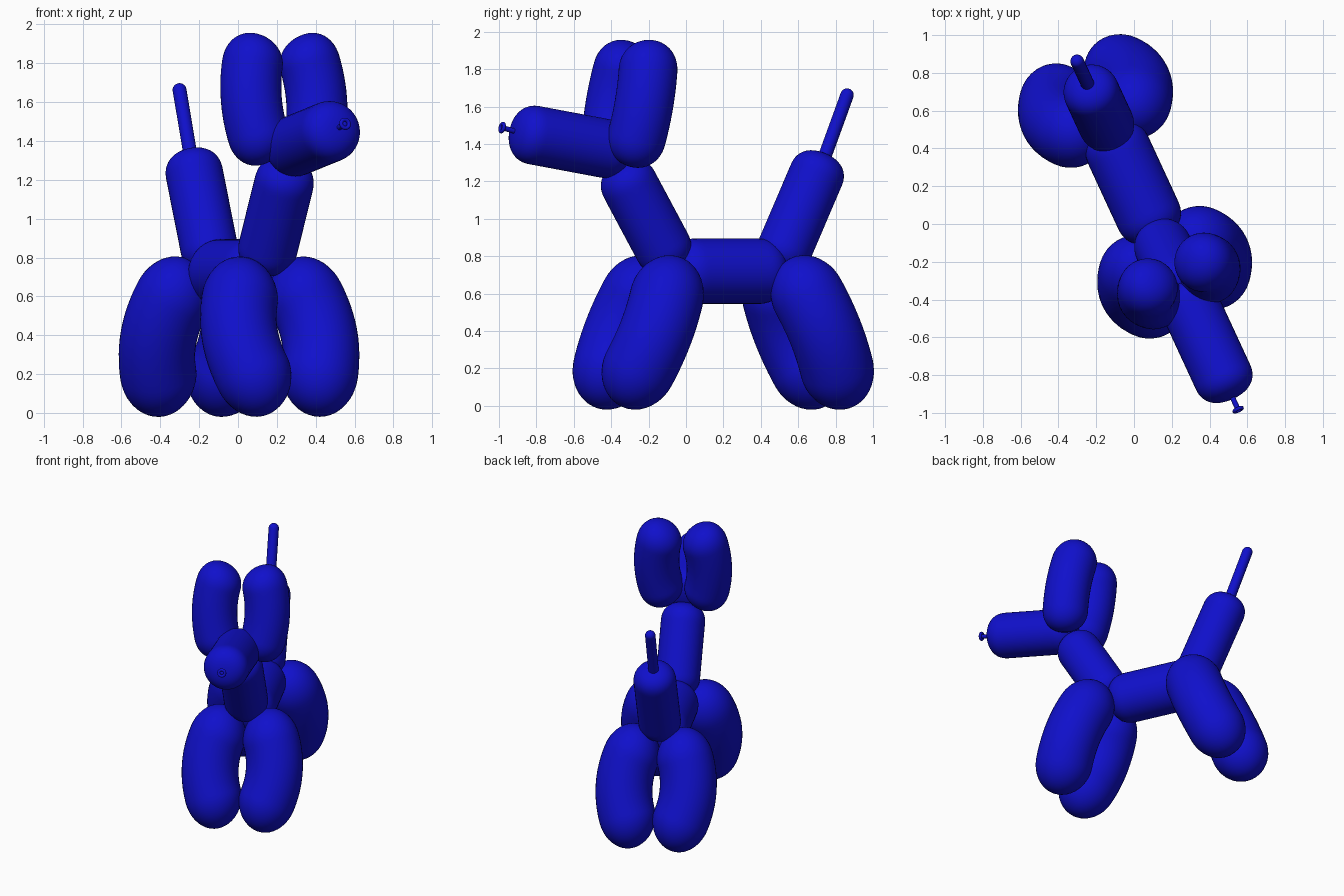
import bpy, bmesh, math
from mathutils import Vector, Matrix

if "Cube" in bpy.data.objects:
    bpy.data.objects.remove(bpy.data.objects["Cube"])

# The dog faces 25 degrees off the -y axis: u = forward, v = sideways, z = up
A = math.radians(24.8)
FWD = Vector((math.sin(A), -math.cos(A), 0))
SIDE = Vector((math.cos(A), math.sin(A), 0))
ORIGIN = Vector((0.097, 0, 0))

blue = bpy.data.materials.new("blue_latex")
blue.diffuse_color = (0.005, 0.005, 0.6, 1)
blue.use_nodes = True
blue.node_tree.nodes["Principled BSDF"].inputs["Base Color"].default_value = blue.diffuse_color


def place(u, v, z):
    return ORIGIN + FWD * u + SIDE * v + Vector((0, 0, z))


def finish(name, bm):
    bmesh.ops.recalc_face_normals(bm, faces=bm.faces)
    me = bpy.data.meshes.new(name)
    bm.to_mesh(me)
    bm.free()
    me.materials.append(blue)
    for p in me.polygons:
        p.use_smooth = True
    ob = bpy.data.objects.new(name, me)
    bpy.context.collection.objects.link(ob)
    return ob


def balloon(name, a, b, r, cap, bulge=0.0, n=2.4, segs=40):
    """Round-ended tube between tips a and b, bowed sideways by bulge."""
    a, b = place(*a), place(*b)
    length = (b - a).length
    c = cap / length
    k = 12
    rings = []
    for i in range(1, k + 1):          # rounded start
        s = math.cos(i / k * math.pi / 2)
        rings.append((c * (1 - s), (1 - s ** n) ** (1 / n)))
    mid = [(c + (1 - 2 * c) * i / 12, 1.0) for i in range(1, 12)]
    rings += mid + [(1 - t, w) for t, w in reversed(rings)]

    def path(t):
        return a.lerp(b, t) + SIDE * bulge * (1 - (2 * t - 1) ** 2)

    bm = bmesh.new()
    loops = []
    for t, w in rings:
        tan = (path(t + 0.001) - path(t - 0.001)).normalized()
        e1 = (SIDE - tan * SIDE.dot(tan)).normalized()
        e2 = tan.cross(e1)
        loops.append([bm.verts.new(path(t) + (e1 * math.cos(q) + e2 * math.sin(q)) * r * w)
                      for q in (2 * math.pi * j / segs for j in range(segs))])
    for l0, l1 in zip(loops, loops[1:]):
        for j in range(segs):
            m = (j + 1) % segs
            bm.faces.new((l0[j], l0[m], l1[m], l1[j]))
    for loop, t in ((loops[0], 0), (loops[-1], 1)):
        tip = bm.verts.new(path(t))
        for j in range(segs):
            bm.faces.new((loop[j], loop[(j + 1) % segs], tip))
    return finish(name, bm)


# Body, neck, snout and tail along the centre line
balloon("body", (0.09, 0, 0.72), (-0.57, 0, 0.72), 0.175, 0.15)
balloon("neck", (0.07, 0, 0.735), (0.40, 0, 1.295), 0.153, 0.14)
balloon("snout", (0.35, 0, 1.355), (1.015, 0, 1.468), 0.158, 0.13)
balloon("tail", (-0.53, 0, 0.73), (-0.82, 0, 1.345), 0.148, 0.13)
balloon("tail_tip", (-0.80, 0, 1.29), (-0.962, 0, 1.695), 0.036, 0.036, n=2, segs=20)

# Ears and legs in mirrored pairs
for s, side in ((1, "left"), (-1, "right")):
    balloon("ear_" + side, (0.393, s * 0.115, 1.29), (0.272, s * 0.115, 1.94),
            0.157, 0.15, s * 0.07, n=2.2)
    balloon("front_leg_" + side, (0.124, s * 0.09, 0.765), (0.439, s * 0.09, 0.02),
            0.197, 0.2, s * 0.135, n=2.1)
    balloon("hind_leg_" + side, (-0.555, s * 0.09, 0.765), (-0.88, s * 0.09, 0.02),
            0.197, 0.2, s * 0.135, n=2.1)

# Knot on the nose: thin stem with a rolled lip
balloon("knot_stem", (0.99, 0, 1.464), (1.085, 0, 1.488), 0.014, 0.01, segs=16)
axis = (place(1.09, 0, 1.488) - place(0.99, 0, 1.464)).normalized()
bpy.ops.mesh.primitive_torus_add(
    major_radius=0.022, minor_radius=0.010, major_segments=28, minor_segments=12,
    location=place(1.083, 0, 1.488), rotation=axis.to_track_quat('Z', 'Y').to_euler())
lip = bpy.context.object
lip.name = "knot_lip"
lip.data.materials.append(blue)
bpy.ops.object.shade_smooth()
